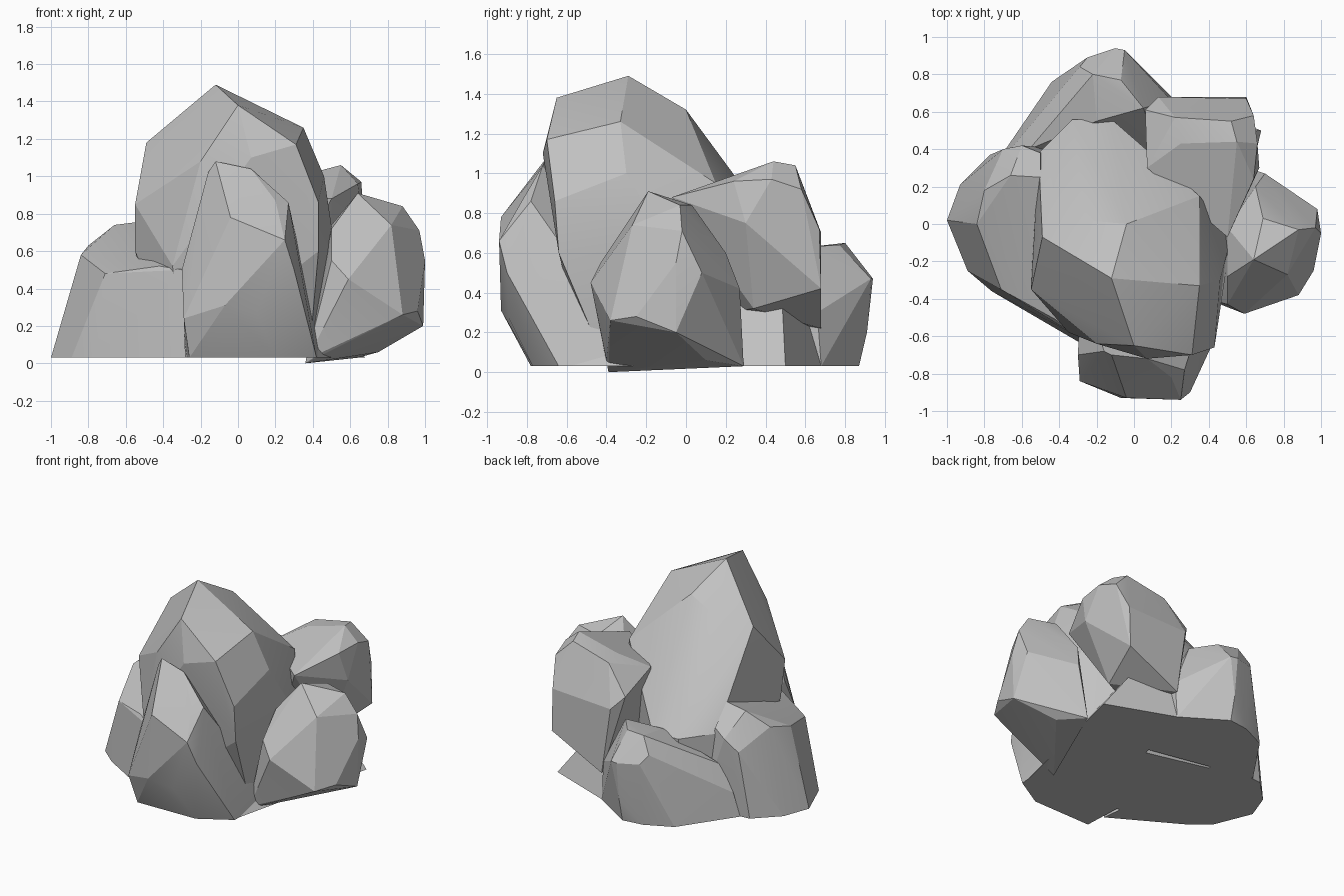
import bpy
import bmesh
import math

GROUND = .03

# Remove the default object only
default_cube = bpy.data.objects.get("Cube")
if default_cube:
    bpy.data.objects.remove(default_cube, do_unlink=True)

# Single stone colour
stone_grey = bpy.data.materials.new("stone_grey")
stone_grey.use_nodes = True
colour = (.54, .54, .54, 1)
stone_grey.diffuse_color = colour
shader = stone_grey.node_tree.nodes["Principled BSDF"]
shader.inputs["Base Color"].default_value = colour
shader.inputs["Roughness"].default_value = .9


def boulder(name, crown, flank, footprint=()):
    """Chiselled stone: convex skin around its corner points."""
    corners = list(crown) + list(flank)
    corners += [(x, y, GROUND) for x, y in footprint]
    bm = bmesh.new()
    for corner in corners:
        bm.verts.new(corner)
    hull = bmesh.ops.convex_hull(bm, input=bm.verts[:])
    loose = {v for v in hull["geom_interior"] + hull["geom_unused"]
             if isinstance(v, bmesh.types.BMVert)}
    bmesh.ops.delete(bm, geom=list(loose), context="VERTS")
    # Merge nearly level triangles into broad facets
    bmesh.ops.dissolve_limit(bm, angle_limit=math.radians(5),
                             verts=bm.verts[:], edges=bm.edges[:])
    bmesh.ops.recalc_face_normals(bm, faces=bm.faces[:])
    mesh = bpy.data.meshes.new(name)
    bm.to_mesh(mesh)
    bm.free()
    mesh.materials.append(stone_grey)
    stone = bpy.data.objects.new(name, mesh)
    bpy.context.collection.objects.link(stone)
    # Soften only the shallow edges
    bpy.ops.object.select_all(action="DESELECT")
    stone.select_set(True)
    bpy.context.view_layer.objects.active = stone
    bpy.ops.object.shade_smooth_by_angle(angle=math.radians(14))
    return stone


# Tall central boulder with a long slope to the rear
boulder(
    "central_boulder",
    crown=[(-.12, -.29, 1.49), (.35, -.33, 1.26), (0, -.65, 1.38),
           (.31, -.7, 1.17), (-.49, -.07, 1.18), (-.04, 0, 1.32),
           (-.26, .02, 1.22)],
    flank=[(-.2, -.64, 1.08), (.07, -.72, 1.1), (-.55, -.35, .85),
           (-.55, -.3, .6), (-.35, -.58, .52), (.46, -.3, 1),
           (.43, -.66, .86), (.43, -.64, .6), (.52, -.07, .6),
           (.35, .15, .95), (-.33, .56, .56), (-.12, .56, .56),
           (-.51, .38, .58), (-.33, .56, .4), (-.5, .38, .4)],
    footprint=[(-.3, -.5), (.38, -.4), (.4, .1), (-.4, .3)])

# Upright stone leaning on the front
boulder(
    "front_stone",
    crown=[(-.12, -.7, 1.08), (.07, -.72, 1.04), (-.16, -.68, 1.02),
           (.2, -.82, .87), (.27, -.78, .86)],
    flank=[(-.04, -.93, .78), (.1, -.94, .68), (.25, -.94, .66),
           (-.07, -.93, .31), (.1, -.89, .27), (-.3, -.7, .5),
           (-.29, -.84, .24), (.3, -.9, .5), (.31, -.68, .6)],
    footprint=[(-.26, -.78), (.2, -.77), (.42, -.64), (.45, -.2),
               (-.28, -.3)])

# Low broad stone on the right-hand side
boulder(
    "right_stone",
    crown=[(-.84, 0, .58), (-.8, .18, .63), (-.66, .26, .74),
           (-.5, .25, .76), (-.71, -.35, .48), (-.42, -.51, .52)],
    flank=[(-.6, .42, .58), (-.7, .4, .5), (-.5, .38, .62),
           (-.3, -.6, .5)],
    footprint=[(-1, .02), (-.93, .21), (-.77, .37), (-.4, .4),
               (-.89, -.25), (-.76, -.36), (-.28, -.64)])

# Low stone at the rear, falling away to the right-hand side
boulder(
    "rear_stone",
    crown=[(-.22, .8, .65), (-.07, .77, .64), (-.29, .84, .54),
           (.05, .62, .63), (-.2, .55, .6)],
    flank=[(-.25, .89, .48), (-.1, .94, .47), (-.05, .93, .47),
           (-.1, .91, .2), (.2, .66, .3), (-.56, .4, .38),
           (-.66, .4, .2)],
    footprint=[(-.44, .76), (-.25, .85), (-.1, .87), (.2, .68),
               (-.7, .38), (.2, .2)])

# Raised stone at the rear left, overhanging below
boulder(
    "rear_left_stone",
    crown=[(.55, .44, 1.06), (.52, .55, 1.04), (.22, .57, .97),
           (.25, .43, .98), (.07, .3, .88), (.5, -.07, .88),
           (.64, .24, .96)],
    flank=[(.06, .61, .78), (.13, .68, .7), (.6, .67, .72),
           (.64, .58, .92), (.66, .43, .97), (.67, .3, .75),
           (.6, .68, .42), (.5, .34, .32), (.2, .68, .22),
           (.2, .2, .3)])

# Rounded stone on the left, tipped up and resting on its rear edge
boulder(
    "left_stone",
    crown=[(.64, -.19, .91), (.88, -.03, .84), (.69, .03, .84),
           (.82, -.27, .74), (.5, -.28, .72), (.5, -.02, .74)],
    flank=[(.97, -.02, .71), (1, -.05, .55), (.98, .08, .5),
           (.96, -.25, .28), (.88, -.38, .26), (.59, -.48, .45),
           (.5, -.43, .55), (.99, -.05, .2), (.7, .27, .42),
           (.65, .2, .6), (.75, .1, .06), (.45, -.4, .06),
           (.36, -.39, 0)],
    footprint=[(.64, .29)])

# Pointed wedge on the ground beneath the overhang
boulder(
    "ground_wedge",
    crown=[(.38, .48, .42), (.3, .25, .45)],
    flank=[(.2, .6, .3)],
    footprint=[(.68, .5), (.42, -.6), (.2, .68), (0, 0)])
